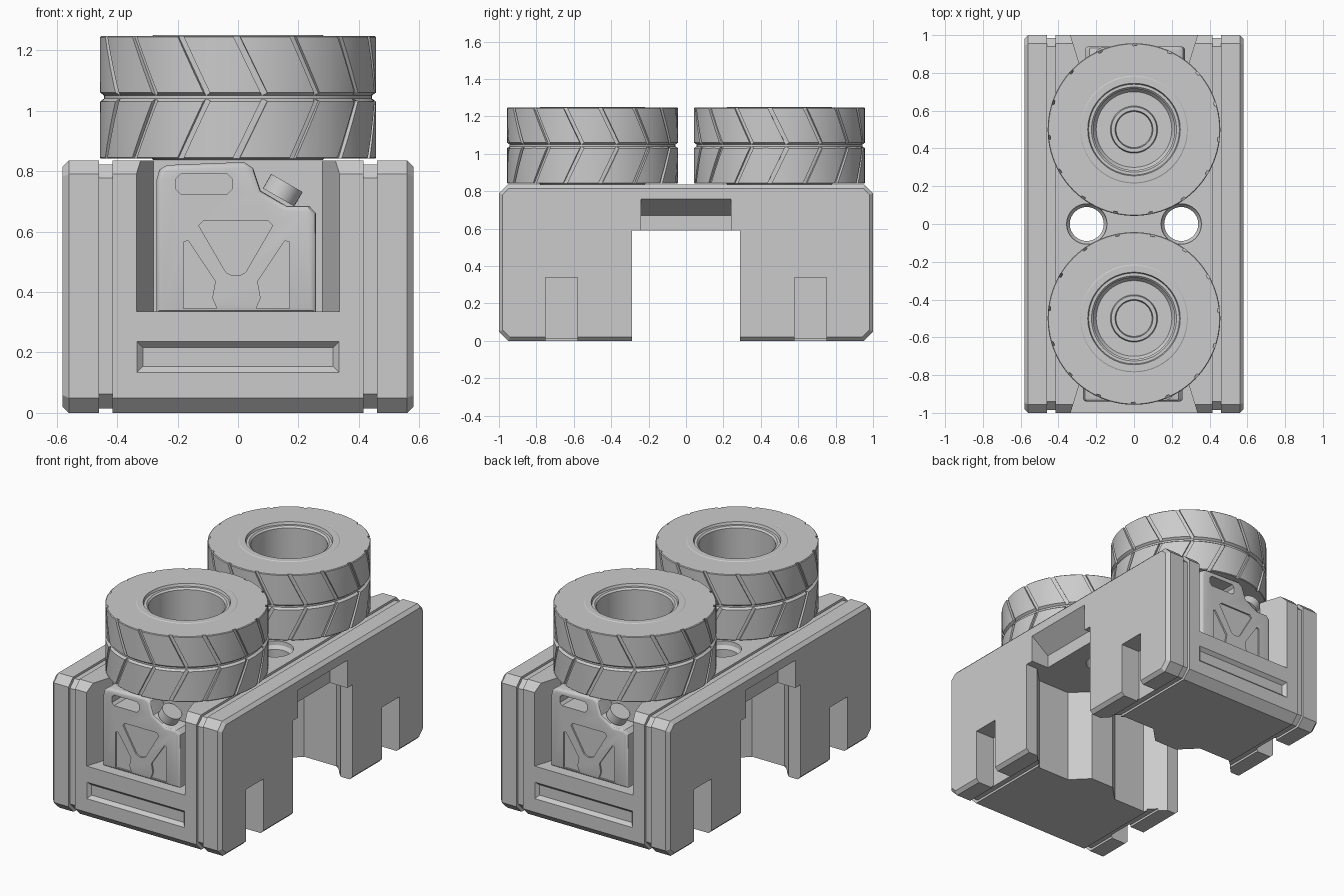
import bpy, bmesh, math
from mathutils import Matrix

old = bpy.data.objects.get("Cube")
if old:
    bpy.data.objects.remove(old)

grey = bpy.data.materials.new("plain_grey")
grey.use_nodes = True
grey.diffuse_color = (0.6, 0.6, 0.6, 1)
grey.node_tree.nodes["Principled BSDF"].inputs["Base Color"].default_value = (0.6, 0.6, 0.6, 1)


def make(name, bm):
    bmesh.ops.recalc_face_normals(bm, faces=bm.faces[:])
    mesh = bpy.data.meshes.new(name)
    bm.to_mesh(mesh)
    bm.free()
    mesh.materials.append(grey)
    ob = bpy.data.objects.new(name, mesh)
    bpy.context.scene.collection.objects.link(ob)
    return ob


def prism(name, pts, axis, a, b, pts2=None, bevel=0, segments=1, ends="ab"):
    """Loft a 2D outline along an axis from a to b, bevelling the chosen end rims."""
    def place(p, t):
        return {"x": (t, p[0], p[1]), "y": (p[0], t, p[1]), "z": (p[0], p[1], t)}[axis]
    bm = bmesh.new()
    lo = [bm.verts.new(place(p, a)) for p in pts]
    hi = [bm.verts.new(place(p, b)) for p in (pts2 or pts)]
    caps = {"a": bm.faces.new(lo), "b": bm.faces.new(hi)}
    for i in range(len(lo)):
        j = (i + 1) % len(lo)
        bm.faces.new((lo[i], lo[j], hi[j], hi[i]))
    bmesh.ops.recalc_face_normals(bm, faces=bm.faces[:])
    if bevel:
        rims = [e for k in ends for e in caps[k].edges]
        bmesh.ops.bevel(bm, geom=rims, offset=bevel, segments=segments, profile=0.5, affect="EDGES")
    return make(name, bm)


def rect(x0, x1, y0, y1):
    return [(x0, y0), (x1, y0), (x1, y1), (x0, y1)]


def lathe(name, profile, x=0, y=0, steps=64):
    bm = bmesh.new()
    vs = [bm.verts.new((r, 0, z)) for r, z in profile]
    es = [bm.edges.new(p) for p in zip(vs, vs[1:])]
    bmesh.ops.spin(bm, geom=vs + es, cent=(0, 0, 0), axis=(0, 0, 1), angle=math.tau, steps=steps)
    bmesh.ops.remove_doubles(bm, verts=bm.verts[:], dist=1e-5)
    bmesh.ops.translate(bm, verts=bm.verts[:], vec=(x, y, 0))
    return make(name, bm)


def cut(ob, cutters):
    for c in cutters:
        mod = ob.modifiers.new("cut", "BOOLEAN")
        mod.operation, mod.solver, mod.object = "DIFFERENCE", "EXACT", c
    bpy.context.view_layer.update()
    mesh = bpy.data.meshes.new_from_object(ob.evaluated_get(bpy.context.evaluated_depsgraph_get()))
    ob.modifiers.clear()
    ob.data = mesh
    for c in cutters:
        bpy.data.objects.remove(c)
    return ob


def smooth(ob, angle=30):
    ob.data.shade_smooth()
    ob.data.set_sharp_from_angle(angle=math.radians(angle))


def turned_copy(ob, name):
    twin = bpy.data.objects.new(name, ob.data)
    twin.rotation_euler.z = math.pi
    bpy.context.scene.collection.objects.link(twin)


# Main block with chamfered ends
half = [(0.95, 0), (1, 0.05), (1, 0.79), (0.955, 0.835)]
outline = half + [(-y, z) for y, z in reversed(half)]
base = prism("base_block", outline, "x", -0.58, 0.58, bevel=0.02)

# Bands grooved around the block near each side
bands = []
for s in (1, -1):
    ring = prism("band_cutter", rect(-1.1, 1.1, -0.1, 0.95), "x", s * 0.415, s * 0.46)
    core = [(y * 0.985, 0.4175 + (z - 0.4175) * 0.967) for y, z in outline]
    bands.append(cut(ring, [prism("band_core", core, "x", -0.6, 0.6)]))
cut(base, bands)

# Central tunnel with ribbed walls
wall = [(0.62, 0.29), (0.5, 0.29), (0.4, 0.39), (0.18, 0.39), (0.08, 0.29)]
wall += [(-x, y) for x, y in reversed(wall)]
wall += [(x, -y) for x, y in reversed(wall)]
cut(base, [prism("tunnel_cutter", wall, "z", -0.1, 0.59)])

# Hand pockets, side notches and drain holes
cutters = []
for s in (1, -1):
    pocket = [(s * 0.62, 0.55), (s * 0.62, 0.79), (s * 0.46, 0.67), (s * 0.46, 0.55)]
    cutters.append(prism("pocket_cutter", pocket, "y", -0.24, 0.24))
    for t in (1, -1):
        cutters.append(prism("notch_cutter", rect(s * 0.45, s * 0.65, t * 0.58, t * 0.75),
                             "z", -0.1, 0.34))
    cutters.append(lathe("hole_cutter", [(0, 0.5), (0.09, 0.5), (0.09, 0.79), (0.105, 0.81),
                                         (0.112, 0.9), (0, 0.9)], s * 0.25, 0, 32))
    # End recess for the can, and the long slot below it
    bay = [(0.352, s * 1.05), (0.28, s * 0.82), (-0.28, s * 0.82), (-0.352, s * 1.05)]
    cutters.append(prism("bay_cutter", bay, "z", 0.335, 1))
    cutters.append(prism("slot_cutter", rect(-0.355, 0.355, 0.115, 0.255), "y", s * 1.02, s * 0.98,
                         rect(-0.315, 0.315, 0.153, 0.217)))
cut(base, cutters)
smooth(base)

# Fuel can in the front recess
can_shape = [(-0.27, 0.33), (-0.27, 0.77), (-0.26, 0.805), (-0.235, 0.82), (0.02, 0.83),
             (0.05, 0.81), (0.075, 0.735), (0.16, 0.685), (0.235, 0.685), (0.258, 0.66), (0.258, 0.33)]
can = prism("front_can", can_shape, "y", -0.94, -0.80, bevel=0.018, segments=3, ends="a")
grip = [(-0.205, 0.74), (-0.19, 0.725), (-0.035, 0.725), (-0.02, 0.74),
        (-0.02, 0.775), (-0.035, 0.79), (-0.19, 0.79), (-0.205, 0.775)]
triangle = [(-0.13, 0.62), (-0.115, 0.635), (0.1, 0.635), (0.115, 0.62), (0.025, 0.465),
            (0.005, 0.455), (-0.02, 0.455), (-0.04, 0.465)]
panel = [(0.17, 0.345), (0.17, 0.565), (0.155, 0.57), (0.065, 0.435), (0.075, 0.38), (0.06, 0.345)]
mirrored = [(-x - 0.01, z) for x, z in panel]
cut(can, [prism("grip_cutter", grip, "y", -1, -0.82)]
    + [prism("emboss_cutter", p, "y", -1, -0.93) for p in (triangle, panel, mirrored)])
smooth(can)
turned_copy(can, "back_can")

# Tilted can cap
bm = bmesh.new()
bmesh.ops.create_cone(bm, cap_ends=True, segments=32, radius1=0.06, radius2=0.06, depth=0.055,
                      matrix=Matrix.Translation((0.148, -0.875, 0.737)) @ Matrix.Rotation(math.radians(30), 4, "Y"))
cap = make("front_can_cap", bm)
smooth(cap)
turned_copy(cap, "back_can_cap")

# Tyre with a deep hub, a centre groove and chevron tread
R = 0.457
tyre = lathe("front_tyre", [
    (0, 0.90), (0.095, 0.90), (0.1, 0.93), (0.12, 0.93), (0.125, 0.91), (0.2, 0.91), (0.215, 0.93),
    (0.215, 1.225), (0.225, 1.235), (0.24, 1.235), (0.245, 1.25), (0.28, 1.25), (0.285, 1.247),
    (R - 0.004, 1.247), (R, 1.243), (R, 1.06), (R - 0.014, 1.05), (R - 0.014, 1.04), (R, 1.03),
    (R, 0.845), (R - 0.004, 0.841), (0.285, 0.841), (0.28, 0.836), (0, 0.836)], steps=96)
bm = bmesh.new()
for k in range(15):
    for z, tilt in ((1.155, -26), (0.935, 26)):
        place = (Matrix.Rotation(math.radians(24 * k - 19), 4, "Z") @ Matrix.Translation((0, -R, z))
                 @ Matrix.Rotation(math.radians(tilt), 4, "Y") @ Matrix.Diagonal((0.02, 0.03, 0.225, 1)))
        bmesh.ops.create_cube(bm, size=1, matrix=place)
cut(tyre, [make("tread_cutter", bm)])
tyre.data.transform(Matrix.Translation((0, -0.5, 0)))
smooth(tyre)
turned_copy(tyre, "back_tyre")
